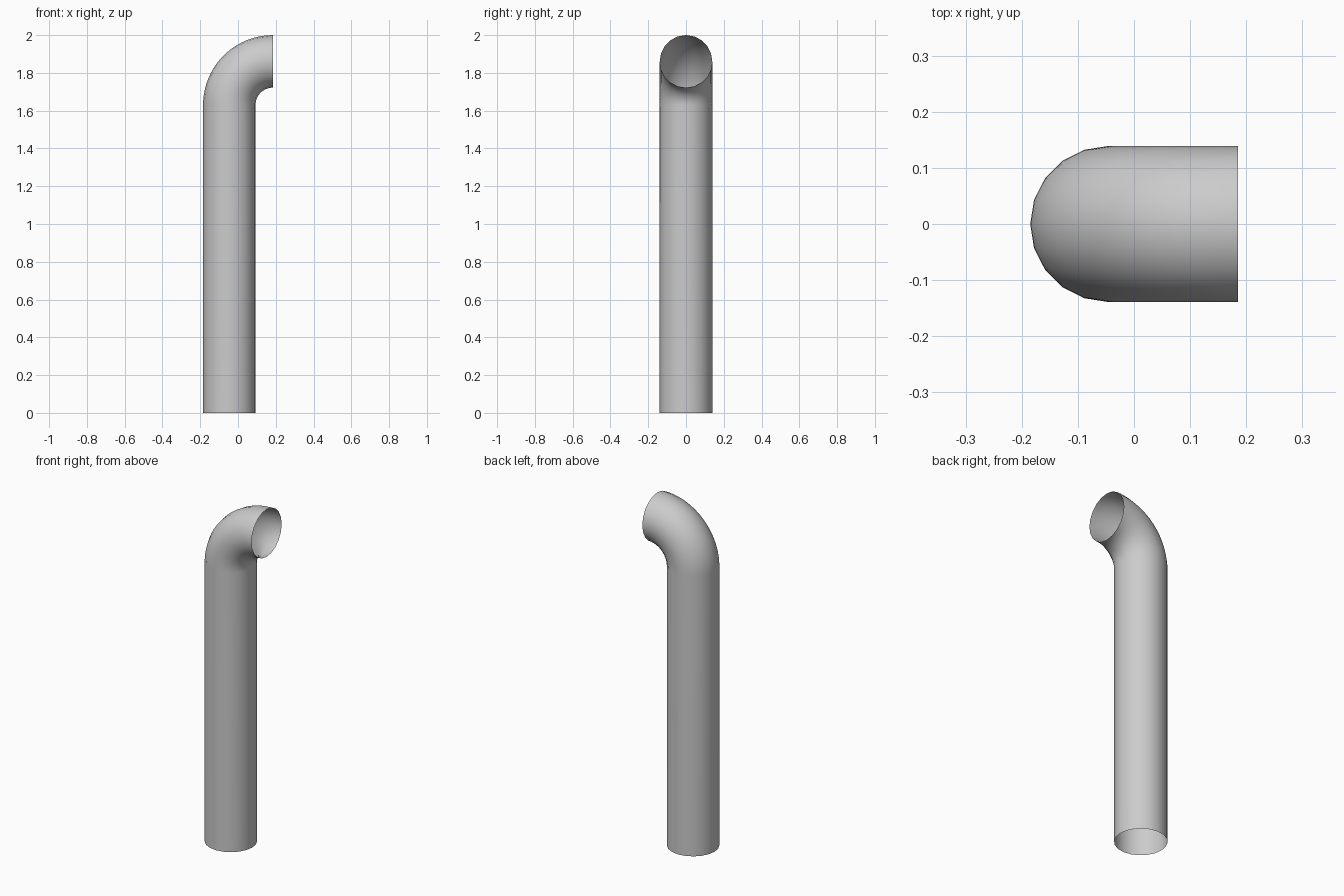
import bpy, bmesh
from math import sin, cos, pi

if "Cube" in bpy.data.objects:
    bpy.data.objects.remove(bpy.data.objects["Cube"])

SIDES, RADIUS = 20, 0.139        # pipe cross-section
BEND_STEPS, BEND_RADIUS = 20, 0.231
BEND_X, BEND_Z = 0.185, 1.63     # centre of the elbow

bm = bmesh.new()


def add_ring(turn, z_offset=0.0):
    """Ring of the pipe after turning by an angle around the elbow centre."""
    ring = []
    for i in range(SIDES):
        a = 2 * pi * i / SIDES
        d = BEND_RADIUS + RADIUS * cos(a)
        ring.append(bm.verts.new((BEND_X - d * cos(turn), RADIUS * sin(a),
                                  BEND_Z + d * sin(turn) + z_offset)))
    return ring


# Straight shaft foot, then the quarter-turn elbow
rings = [add_ring(0, -BEND_Z)]
rings += [add_ring(pi / 2 * k / BEND_STEPS) for k in range(BEND_STEPS + 1)]

# Open-ended skin between the rings
for lower, upper in zip(rings, rings[1:]):
    for i in range(SIDES):
        j = (i + 1) % SIDES
        bm.faces.new((lower[i], upper[i], upper[j], lower[j]))
bmesh.ops.recalc_face_normals(bm, faces=bm.faces)
# Make the skin face outwards (the outer foot face must point to -x)
bm.faces.ensure_lookup_table()
if bm.faces[0].normal.x > 0:
    bmesh.ops.reverse_faces(bm, faces=bm.faces)

mesh = bpy.data.meshes.new("vent_pipe")
bm.to_mesh(mesh)
bm.free()
mesh.shade_smooth()
pipe = bpy.data.objects.new("vent_pipe", mesh)
bpy.context.collection.objects.link(pipe)
